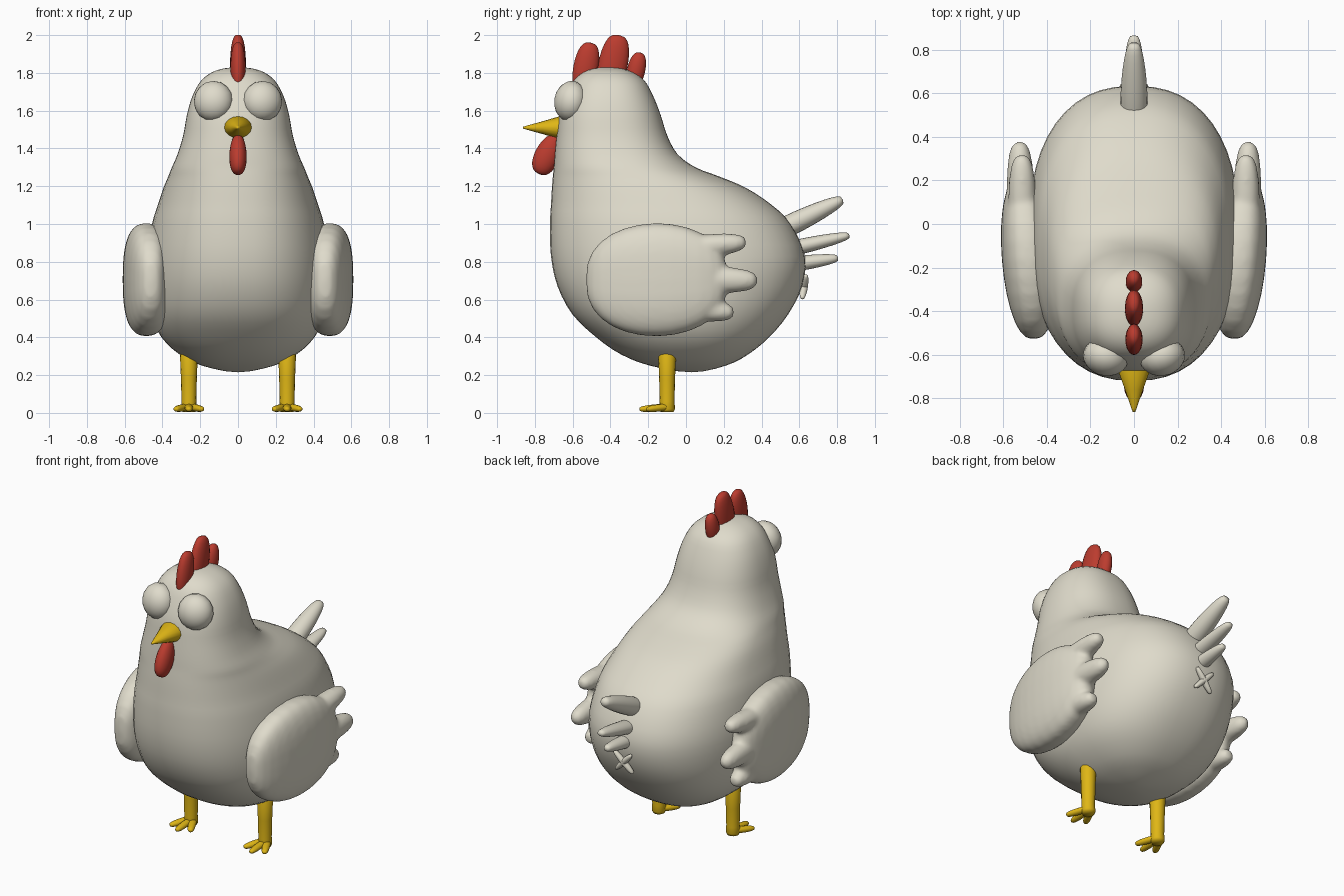
import bpy, bmesh, math
from mathutils import Vector, Matrix

if "Cube" in bpy.data.objects:
    bpy.data.objects.remove(bpy.data.objects["Cube"])


def material(name, rgb):
    m = bpy.data.materials.new(name)
    m.diffuse_color = (*rgb, 1)
    m.use_nodes = True
    m.node_tree.nodes["Principled BSDF"].inputs["Base Color"].default_value = m.diffuse_color
    return m


CREAM = material("cream", (0.74, 0.71, 0.60))
RED = material("red", (0.50, 0.045, 0.028))
YELLOW = material("yellow", (0.74, 0.47, 0.008))


def finish(name, bm, mat):
    bmesh.ops.recalc_face_normals(bm, faces=bm.faces)
    for f in bm.faces:
        f.smooth = True
    me = bpy.data.meshes.new(name)
    bm.to_mesh(me)
    bm.free()
    me.materials.append(mat)
    ob = bpy.data.objects.new(name, me)
    bpy.context.collection.objects.link(ob)
    return ob


def spow(v, p):
    return math.copysign(abs(v) ** p, v)


def frame(d):
    # axes with z along d and x as close to world x as possible
    z = d.normalized()
    ref = Vector((1, 0, 0)) if abs(z.x) < 0.9 else Vector((0, 1, 0))
    x = (ref - z * ref.dot(z)).normalized()
    return Matrix((x, z.cross(x), z)).transposed()


def blob(bm, p0, p1, rx, ry, power=1.0, taper=0.0, seg=20, square=1.0):
    # rounded lozenge between two points; taper narrows the p1 end, square < 1 boxes the section
    p0, p1 = Vector(p0), Vector(p1)
    rot, mid, h = frame(p1 - p0), (p0 + p1) / 2, (p1 - p0).length / 2
    made = bmesh.ops.create_uvsphere(bm, u_segments=seg, v_segments=14, radius=1)
    for v in made["verts"]:
        c = v.co.copy()
        side = math.hypot(c.x, c.y)
        if side > 1e-5:
            k = spow(side, power) * (1 - taper * c.z)
            c.x, c.y = spow(c.x / side, square) * k, spow(c.y / side, square) * k
        v.co = mid + rot @ Vector((c.x * rx, c.y * ry, c.z * h))


def single(name, mat, *args, **kw):
    bm = bmesh.new()
    blob(bm, *args, **kw)
    return finish(name, bm, mat)


# Body and head: horizontal rings (z, half width, front y, back y)
rows = [(1.83, 0, -.41, -.41), (1.815, .11, -.52, -.31), (1.765, .19, -.59, -.225),
        (1.68, .24, -.635, -.175), (1.58, .27, -.67, -.135), (1.47, .29, -.685, -.10),
        (1.37, .32, -.695, -.045), (1.30, .35, -.70, .05), (1.25, .37, -.705, .18),
        (1.19, .395, -.71, .32), (1.10, .425, -.715, .455), (1.0, .455, -.72, .555),
        (.83, .48, -.715, .63), (.67, .48, -.68, .615), (.52, .46, -.60, .54),
        (.40, .405, -.475, .44), (.31, .31, -.345, .33), (.25, .19, -.19, .21), (.215, 0, .03, .03)]


def mirrored(r):
    return (r[0], -r[1], r[3], r[2])


pts = [mirrored(rows[1])] + rows + [mirrored(rows[-2])]
bm, rings, N, SUB = bmesh.new(), [], 48, 3
for i in range(1, len(pts) - 2):
    for s in range(SUB):
        t = s / SUB
        z, w, f, b = [0.5 * (2 * q + (r - p) * t + (2 * p - 5 * q + 4 * r - u) * t * t
                             + (3 * q - p - 3 * r + u) * t ** 3)
                      for p, q, r, u in zip(*pts[i - 1:i + 3])]
        if i == 1 and s == 0:
            continue
        ring = []
        for k in range(N):
            a = 2 * math.pi * k / N
            ring.append(bm.verts.new((w * spow(math.cos(a), .85),
                                      (f + b) / 2 + (b - f) / 2 * spow(math.sin(a), .85), z)))
        rings.append(ring)
for r0, r1 in zip(rings, rings[1:]):
    for k in range(N):
        bm.faces.new((r0[k], r0[(k + 1) % N], r1[(k + 1) % N], r1[k]))
for ring, row in ((rings[0], rows[0]), (rings[-1], rows[-1])):
    pole = bm.verts.new((0, row[2], row[0]))
    for k in range(N):
        bm.faces.new((ring[k], ring[(k + 1) % N], pole))
finish("body", bm, CREAM)

# Wings: paddle with three feather fingers, fused and mirrored
bm = bmesh.new()
blob(bm, (.455, -.53, .70), (.515, .22, .71), .122, .30, power=.8, seg=32, square=.75)
blob(bm, (.51, -.12, .86), (.515, .32, .905), .065, .062, power=.6)
blob(bm, (.515, -.10, .71), (.525, .38, .70), .065, .072, power=.6)
blob(bm, (.50, -.12, .565), (.51, .255, .53), .065, .062, power=.6)
wings = finish("wings", bm, CREAM)
re = wings.modifiers.new("fuse", 'REMESH')
re.mode = 'VOXEL'
re.voxel_size = .013
re.use_smooth_shade = True
sm = wings.modifiers.new("soften", 'SMOOTH')
sm.factor, sm.iterations = .5, 10
wings.modifiers.new("mirror", 'MIRROR')

# Eyes: flattened balls turned slightly outwards
for s, side in ((1, "left"), (-1, "right")):
    c, d = Vector((s * .13, -.61, 1.65)), Vector((s * .25, -1, .15)).normalized() * .086
    single(side + "_eye", CREAM, c - d, c + d, .105, .108, seg=16)

# Beak: blunt cone of stacked rings
bm, prev = bmesh.new(), None
for y, r in ((-.60, .9), (-.67, 1), (-.76, .56), (-.845, .17), (-.864, .07)):
    ring = [bm.verts.new((.074 * r * math.cos(a), y, 1.51 + .06 * r * math.sin(a)))
            for a in (2 * math.pi * k / 16 for k in range(16))]
    if prev:
        for k in range(16):
            bm.faces.new((prev[k], prev[(k + 1) % 16], ring[(k + 1) % 16], ring[k]))
    else:
        bm.faces.new(ring)
    prev = ring
bm.faces.new(prev)
finish("beak", bm, YELLOW)

# Comb lobes and wattle
bm = bmesh.new()
blob(bm, (0, -.555, 1.70), (0, -.505, 1.96), .04, .066, power=.7)
blob(bm, (0, -.42, 1.68), (0, -.355, 2.0), .042, .078, power=.65)
blob(bm, (0, -.285, 1.72), (0, -.243, 1.908), .038, .048, power=.75)
finish("comb", bm, RED)
single("wattle", RED, (0, -.685, 1.47), (0, -.78, 1.265), .046, .066, power=.8, taper=-.1)

# Tail feathers, narrowing toward the tip
bm = bmesh.new()
for p0, p1, rx, ry in (((0, .42, .93), (0, .83, 1.13), .06, .054),
                       ((0, .45, .845), (0, .866, .94), .05, .039),
                       ((0, .48, .775), (0, .806, .82), .044, .038)):
    blob(bm, p0, p1, rx, ry, power=.5, taper=.22)
finish("tail_feathers", bm, CREAM)

# Small crossed mark under the tail
bm = bmesh.new()
for s in (1, -1):
    blob(bm, (-s * .06, .615, .605), (s * .06, .635, .73), .018, .02, power=.6, seg=12)
finish("rear_cross", bm, CREAM)

# Legs with three toes each
for s, side in ((1, "left"), (-1, "right")):
    bm = bmesh.new()
    x = s * .26
    prev = None
    for z, r in ((.004, .034), (.02, .042), (.06, .039), (.18, .042), (.305, .047), (.318, .042)):
        ring = [bm.verts.new((x + r * math.cos(a), -.10 + r * math.sin(a), z))
                for a in (2 * math.pi * k / 16 for k in range(16))]
        if prev:
            for k in range(16):
                bm.faces.new((prev[k], prev[(k + 1) % 16], ring[(k + 1) % 16], ring[k]))
        else:
            bm.faces.new(ring)
        prev = ring
    bm.faces.new(prev)
    for dx, y in ((0, -.247), (.072, -.21), (-.072, -.21)):
        blob(bm, (x, -.07, .034), (x + dx, y, .019), .023, .019, power=.55, seg=12)
    finish(side + "_leg", bm, YELLOW)
